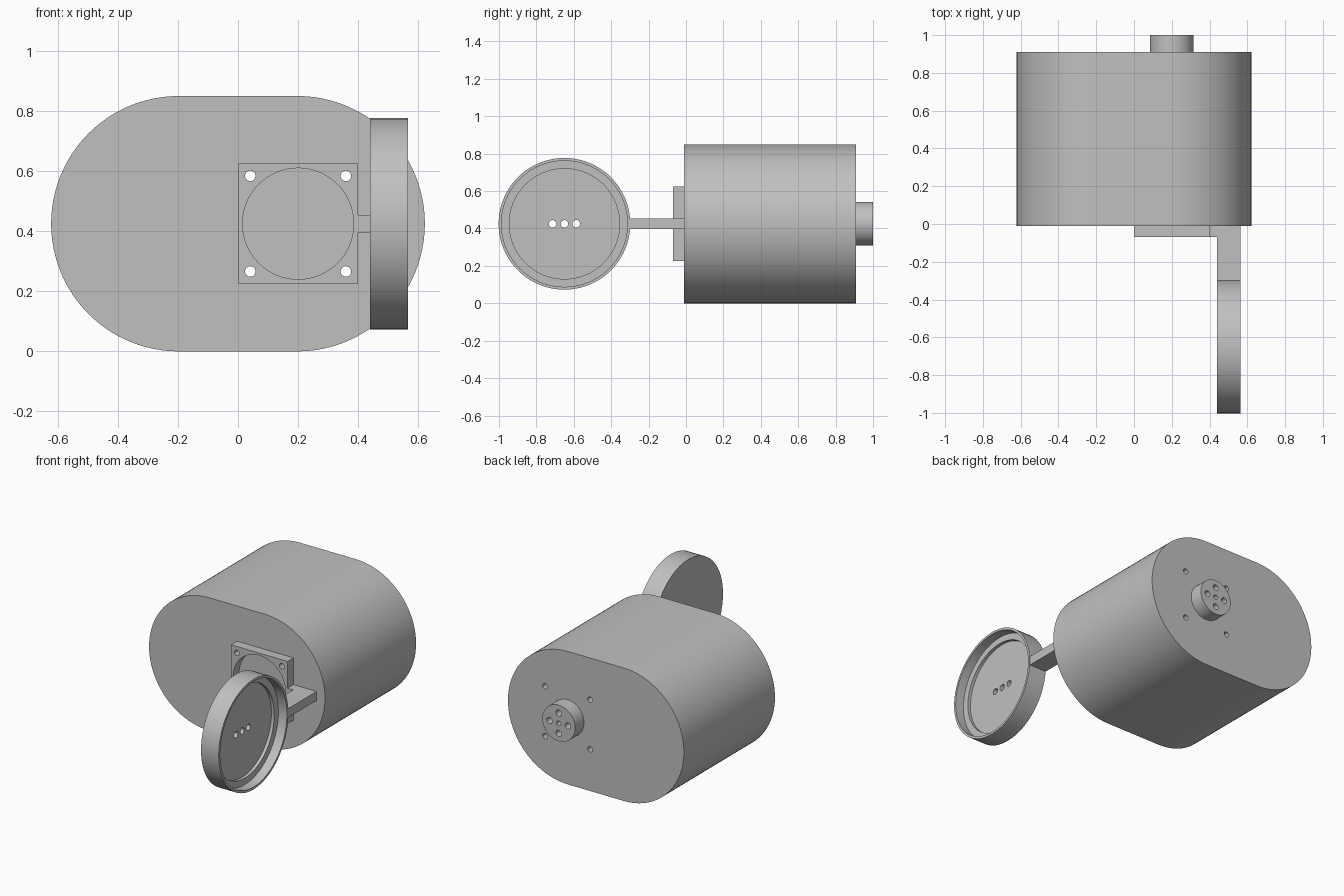
import bpy, bmesh
from math import cos, sin, pi, radians
from mathutils import Vector, Matrix

if "Cube" in bpy.data.objects:
    bpy.data.objects.remove(bpy.data.objects["Cube"], do_unlink=True)

grey = bpy.data.materials.new("plain_grey")
grey.use_nodes = True
grey.diffuse_color = (0.53, 0.53, 0.53, 1)
grey.node_tree.nodes["Principled BSDF"].inputs["Base Color"].default_value = grey.diffuse_color

MID = 0.425       # height of the main axis
AXIS_X = 0.2      # sideways offset of the shaft and plate


def finish(name, bm):
    """Turn a bmesh into a named, coloured object."""
    bmesh.ops.recalc_face_normals(bm, faces=bm.faces)
    mesh = bpy.data.meshes.new(name)
    bm.to_mesh(mesh)
    bm.free()
    mesh.materials.append(grey)
    obj = bpy.data.objects.new(name, mesh)
    bpy.context.collection.objects.link(obj)
    return obj


def prism(name, outline, y0, y1):
    """Extrude an (x, z) outline along y."""
    bm = bmesh.new()
    face = bm.faces.new([bm.verts.new((x, y0, z)) for x, z in outline])
    new = bmesh.ops.extrude_face_region(bm, geom=[face])["geom"]
    verts = [v for v in new if isinstance(v, bmesh.types.BMVert)]
    bmesh.ops.translate(bm, verts=verts, vec=(0, y1 - y0, 0))
    return finish(name, bm)


def arc(cx, cz, r, start=0, sweep=2 * pi, n=64, closed=True):
    steps = n if closed else n + 1
    return [(cx + r * cos(start + sweep * i / n), cz + r * sin(start + sweep * i / n))
            for i in range(steps)]


def rect(x0, x1, z0, z1):
    return [(x0, z0), (x1, z0), (x1, z1), (x0, z1)]


def cut(obj, cutters):
    """Subtract each cutter and remove it afterwards."""
    bpy.context.view_layer.objects.active = obj
    for cutter in cutters:
        cutter.hide_render = True
        mod = obj.modifiers.new("cut", 'BOOLEAN')
        mod.operation = 'DIFFERENCE'
        mod.solver = 'EXACT'
        mod.object = cutter
        bpy.ops.object.modifier_apply(modifier=mod.name)
        bpy.data.objects.remove(cutter, do_unlink=True)


def hole(x, z, r, y0, y1):
    return prism("cutter", arc(x, z, r, n=24), y0, y1)


def screw_holes():
    return [hole(AXIS_X + sx * 0.159, MID + sz * 0.159, 0.0175, -0.2, 1.1)
            for sx in (-1, 1) for sz in (-1, 1)]


# Body with rounded ends, drilled through by four screw holes
ends = (arc(0.197, MID, MID, -pi / 2, pi, 48, False)
        + arc(-0.197, MID, MID, pi / 2, pi, 48, False))
body = prism("body", ends, -0.01, 0.91)
cut(body, screw_holes())

# Shaft boss on the back with five blind holes
boss = prism("shaft_boss", arc(AXIS_X, MID, 0.116), 0.905, 1.0)
bolt_circle = [hole(AXIS_X + 0.065 * cos(i * pi / 2), MID + 0.065 * sin(i * pi / 2),
                    0.02, 0.94, 1.1) for i in range(4)]
cut(boss, bolt_circle + [hole(AXIS_X, MID, 0.015, 0.94, 1.1)])

# Square mounting plate with a round opening
plate = prism("mounting_plate", rect(0.0, 0.399, 0.226, 0.625), -0.07, -0.01)
cut(plate, [prism("cutter", arc(AXIS_X, MID, 0.185), -0.2, 0.1)] + screw_holes())

# Bent arm from the plate to the dish
bm = bmesh.new()
bend = [(0.399, -0.01), (0.399, -0.07), (0.44, -0.07), (0.44, -0.303),
        (0.563, -0.303), (0.563, -0.01)]
base = bm.faces.new([bm.verts.new((x, y, MID - 0.029)) for x, y in bend])
top = bmesh.ops.extrude_face_region(bm, geom=[base])["geom"]
bmesh.ops.translate(bm, vec=(0, 0, 0.058),
                    verts=[v for v in top if isinstance(v, bmesh.types.BMVert)])
arm = finish("arm", bm)

# Stepped round dish, lathed about a sideways axis
bm = bmesh.new()
centre = Vector((0, -0.65, MID))
section = [(0.44, 0), (0.44, 0.352), (0.565, 0.352), (0.565, 0.337),
           (0.505, 0.337), (0.505, 0.295), (0.485, 0.295), (0.485, 0)]
pts = [bm.verts.new(centre + Vector((x, 0, r))) for x, r in section]
edges = [bm.edges.new(pair) for pair in zip(pts, pts[1:])]
bmesh.ops.spin(bm, geom=pts + edges, cent=centre, axis=(1, 0, 0),
               angle=2 * pi, steps=80)
bmesh.ops.remove_doubles(bm, verts=bm.verts, dist=0.0001)
dish = finish("dish", bm)

# Three holes through the dish floor
drills = []
for i in (-1, 0, 1):
    bm = bmesh.new()
    place = (Matrix.Translation((0.5, -0.65 + i * 0.063, MID))
             @ Matrix.Rotation(pi / 2, 4, 'Y'))
    bmesh.ops.create_cone(bm, cap_ends=True, segments=24, radius1=0.02,
                          radius2=0.02, depth=0.4, matrix=place)
    drills.append(finish("cutter", bm))
cut(dish, drills)

# Smooth curved walls, keep edges crisp
parts = [body, boss, plate, arm, dish]
for obj in bpy.context.view_layer.objects:
    obj.select_set(obj in parts)
bpy.context.view_layer.objects.active = body
bpy.ops.object.shade_smooth_by_angle(angle=radians(30))
